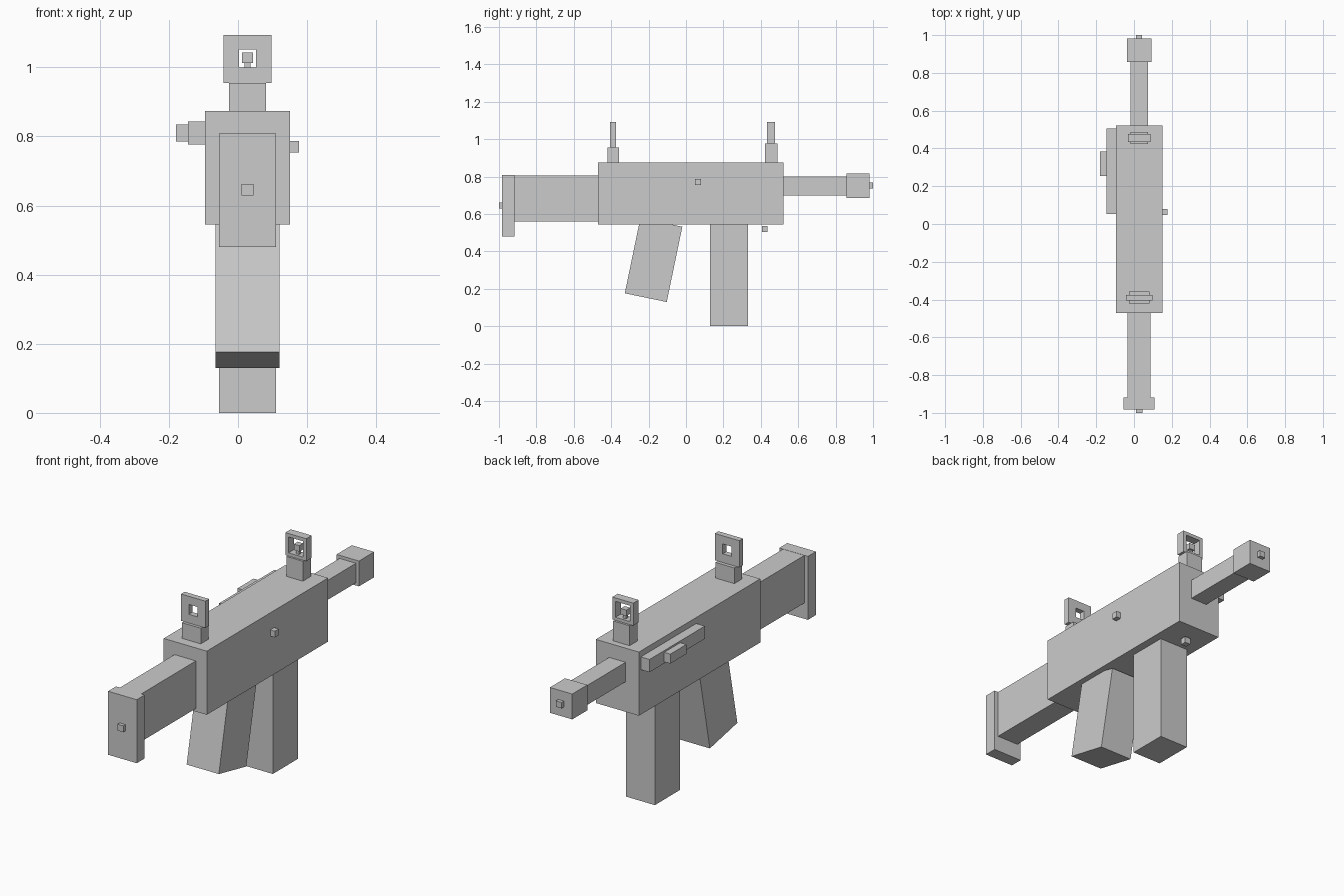
import bpy, bmesh, math
from mathutils import Matrix, Vector

cube = bpy.data.objects.get("Cube")
if cube:
    bpy.data.objects.remove(cube, do_unlink=True)

GREY = (0.6, 0.6, 0.6, 1)
grey = bpy.data.materials.new("plain grey")
grey.use_nodes = True
grey.diffuse_color = GREY
grey.node_tree.nodes["Principled BSDF"].inputs["Base Color"].default_value = GREY

MID = 0.0275  # x of the weapon's centre line


def add_object(name, bm):
    mesh = bpy.data.meshes.new(name)
    bm.to_mesh(mesh)
    bm.free()
    mesh.materials.append(grey)
    obj = bpy.data.objects.new(name, mesh)
    bpy.context.collection.objects.link(obj)
    return obj


def box(name, x, y, z, tilt=0):
    """Box between (low, high) limits on each axis, tilted about its own x axis."""
    low, high = (Vector(c) for c in zip(x, y, z))
    size = high - low
    bm = bmesh.new()
    bmesh.ops.create_cube(bm, size=1, matrix=Matrix.Diagonal((*size, 1)))
    obj = add_object(name, bm)
    obj.location = (low + high) / 2
    obj.rotation_euler.x = math.radians(tilt)
    return obj


def centred(half):
    return (MID - half, MID + half)


def frame(name, x, y, z, hole_x, hole_z):
    """Upright plate with a rectangular window through it along y."""
    bm = bmesh.new()
    rings = []
    for (x0, x1), (z0, z1) in ((x, z), (hole_x, hole_z)):
        for depth in y:
            rings.append([bm.verts.new((px, depth, pz)) for px, pz in
                          ((x0, z0), (x1, z0), (x1, z1), (x0, z1))])
    outer_front, outer_back, inner_front, inner_back = rings
    for a, b in ((outer_front, outer_back), (outer_back, inner_back),
                 (inner_back, inner_front), (inner_front, outer_front)):
        for i in range(4):
            j = (i + 1) % 4
            bm.faces.new((a[i], a[j], b[j], b[i]))
    bmesh.ops.recalc_face_normals(bm, faces=bm.faces)
    return add_object(name, bm)


# Receiver, stock and barrel
box("receiver", centred(0.123), (-0.47, 0.521), (0.545, 0.874))
box("stock", centred(0.061), (-0.92, -0.47), (0.561, 0.807))
box("butt_plate", centred(0.082), (-0.983, -0.918), (0.48, 0.808))
box("butt_stud", centred(0.017), (-1.0, -0.983), (0.629, 0.662))
box("barrel", centred(0.047), (0.521, 0.857), (0.70, 0.801))
box("muzzle", centred(0.064), (0.857, 0.981), (0.686, 0.817))
box("muzzle_tip", centred(0.016), (0.981, 1.0), (0.737, 0.768))

# Grip and magazine
box("grip", centred(0.092), (-0.288, -0.059), (0.1485, 0.5595), tilt=-11.7)
box("magazine", centred(0.082), (0.128, 0.332), (0, 0.545))

# Small controls
box("lower_stud", centred(0.016), (0.406, 0.437), (0.504, 0.536))
box("side_button", (0.151, 0.177), (0.048, 0.08), (0.754, 0.786))
box("cocking_rail", (-0.145, -0.0955), (0.053, 0.505), (0.777, 0.843))
box("cocking_handle", (-0.18, -0.145), (0.254, 0.385), (0.785, 0.834))

# Rear sight
box("rear_sight_base", centred(0.054), (-0.42, -0.357), (0.874, 0.955))
frame("rear_sight", centred(0.07), (-0.405, -0.375), (0.955, 1.093),
      centred(0.025), (1.0, 1.051))

# Front sight with its post
box("front_sight_base", centred(0.047), (0.423, 0.488), (0.874, 0.977))
frame("front_sight", centred(0.06), (0.433, 0.477), (0.977, 1.093),
      centred(0.042), (0.993, 1.075))
box("front_sight_post", centred(0.009), (0.446, 0.464), (0.993, 1.012))
box("front_sight_bead", centred(0.016), (0.439, 0.471), (1.012, 1.043))
